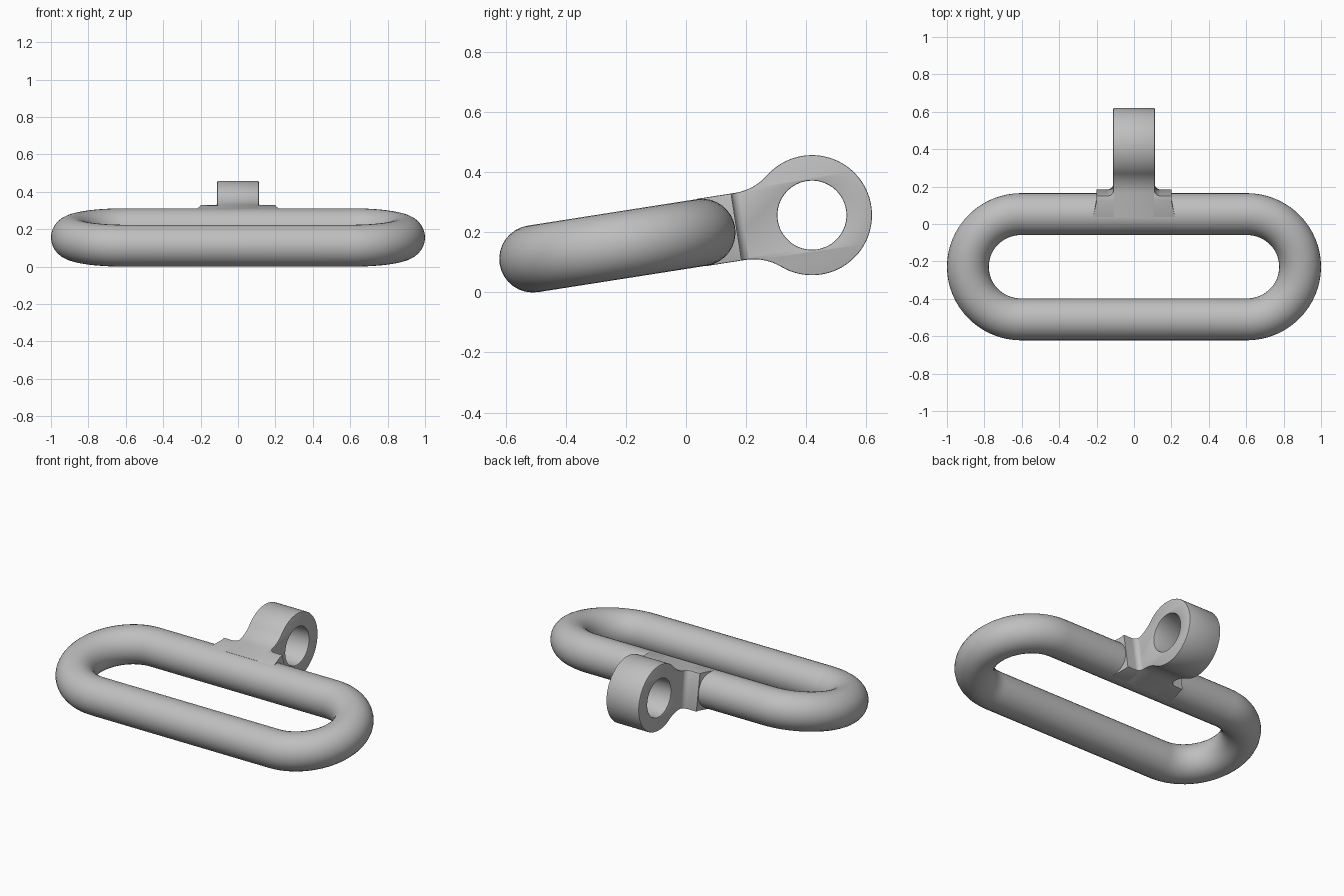
import bpy, bmesh, math
from mathutils import Matrix, Vector

if "Cube" in bpy.data.objects:
    bpy.data.objects.remove(bpy.data.objects["Cube"])

steel = bpy.data.materials.new("grey steel")
steel.use_nodes = True
GREY = (0.52, 0.52, 0.52, 1)
steel.diffuse_color = GREY
steel.node_tree.nodes["Principled BSDF"].inputs["Base Color"].default_value = GREY

# Tilted frame: origin on the axis of the rear bar, second axis runs back toward the eye
TILT = Matrix.Translation((0, 0.053, 0.2)) @ Matrix.Rotation(math.radians(8.9), 4, "X")
SIDEWAYS = Matrix(((0, 0, 1, 0), (1, 0, 0, 0), (0, 1, 0, 0), (0, 0, 0, 1)))


def arc(cx, cy, r, start, end, n):
    """Points on an arc, angles in radians."""
    return [(cx + r * math.cos(start + (end - start) * i / n),
             cy + r * math.sin(start + (end - start) * i / n)) for i in range(n + 1)]


def from_curve(name, loops, matrix, tube=0, half=0, edge=0.004):
    """A swept tube, or a plate with softened edges, from closed outlines."""
    curve = bpy.data.curves.new(name, "CURVE")
    curve.dimensions = "3D" if tube else "2D"
    curve.fill_mode = "FULL" if tube else "BOTH"
    if tube:
        curve.bevel_depth = tube
        curve.bevel_resolution = 14
    else:
        curve.extrude = half - edge
        curve.bevel_depth = edge
        curve.offset = -edge
        curve.bevel_resolution = 1
    for loop in loops:
        spline = curve.splines.new("POLY")
        spline.points.add(len(loop) - 1)
        for point, (x, y) in zip(spline.points, loop):
            point.co = (x, y, 0, 1)
        spline.use_cyclic_u = True
    helper = bpy.data.objects.new(name + " path", curve)
    bpy.context.collection.objects.link(helper)
    deps = bpy.context.evaluated_depsgraph_get()
    mesh = bpy.data.meshes.new_from_object(helper.evaluated_get(deps))
    bpy.data.objects.remove(helper)
    bm = bmesh.new()
    bm.from_mesh(mesh)
    bmesh.ops.remove_doubles(bm, verts=bm.verts, dist=0.0001)
    bmesh.ops.transform(bm, matrix=matrix, verts=bm.verts)
    bmesh.ops.recalc_face_normals(bm, faces=bm.faces)
    bm.to_mesh(mesh)
    bm.free()
    mesh.shade_smooth()
    mesh.set_sharp_from_angle(angle=math.radians(30))
    mesh.materials.clear()
    mesh.materials.append(steel)
    obj = bpy.data.objects.new(name, mesh)
    bpy.context.collection.objects.link(obj)
    return obj


# Long oval loop of round bar
BAR, BEND, REACH = 0.112, 0.285, 0.603
oval = (arc(REACH, -BEND, BEND, -math.pi / 2, math.pi / 2, 32)
        + arc(-REACH, -BEND, BEND, math.pi / 2, 1.5 * math.pi, 32))
from_curve("oval_loop", [oval], TILT, tube=BAR)

# Eye lug: ring blended into a neck by two tangent fillets
EYE, R, HOLE, NECK, FILLET = 0.371, 0.2, 0.115, 0.113, 0.18
fillet_u = EYE - math.sqrt((R + FILLET) ** 2 - (NECK + FILLET) ** 2)
touch = math.atan2(NECK + FILLET, fillet_u - EYE)
upper = arc(fillet_u, NECK + FILLET, FILLET, -math.pi / 2, touch - math.pi, 14)
outline = ([(0, NECK)] + upper + arc(EYE, 0, R, touch, -touch, 60)[1:-1]
           + [(u, -v) for u, v in reversed(upper)] + [(0, -NECK)])
hole = arc(EYE, 0, HOLE, 0, 2 * math.pi, 56)[:-1]
from_curve("eye_lug", [outline, hole], TILT @ SIDEWAYS, half=0.111)

# Squared shoulder where the lug meets the rear bar, with filleted inner corners
side = [(0.22, 0), (0.2, 0.09), (0.2, 0.116)] + arc(0.142, 0.148, 0.032, -math.pi / 2, -math.pi, 8)
shoulder = side + [(-x, u) for x, u in reversed(side)]
from_curve("lug_shoulder", [shoulder], TILT, half=0.1125, edge=0.002)
